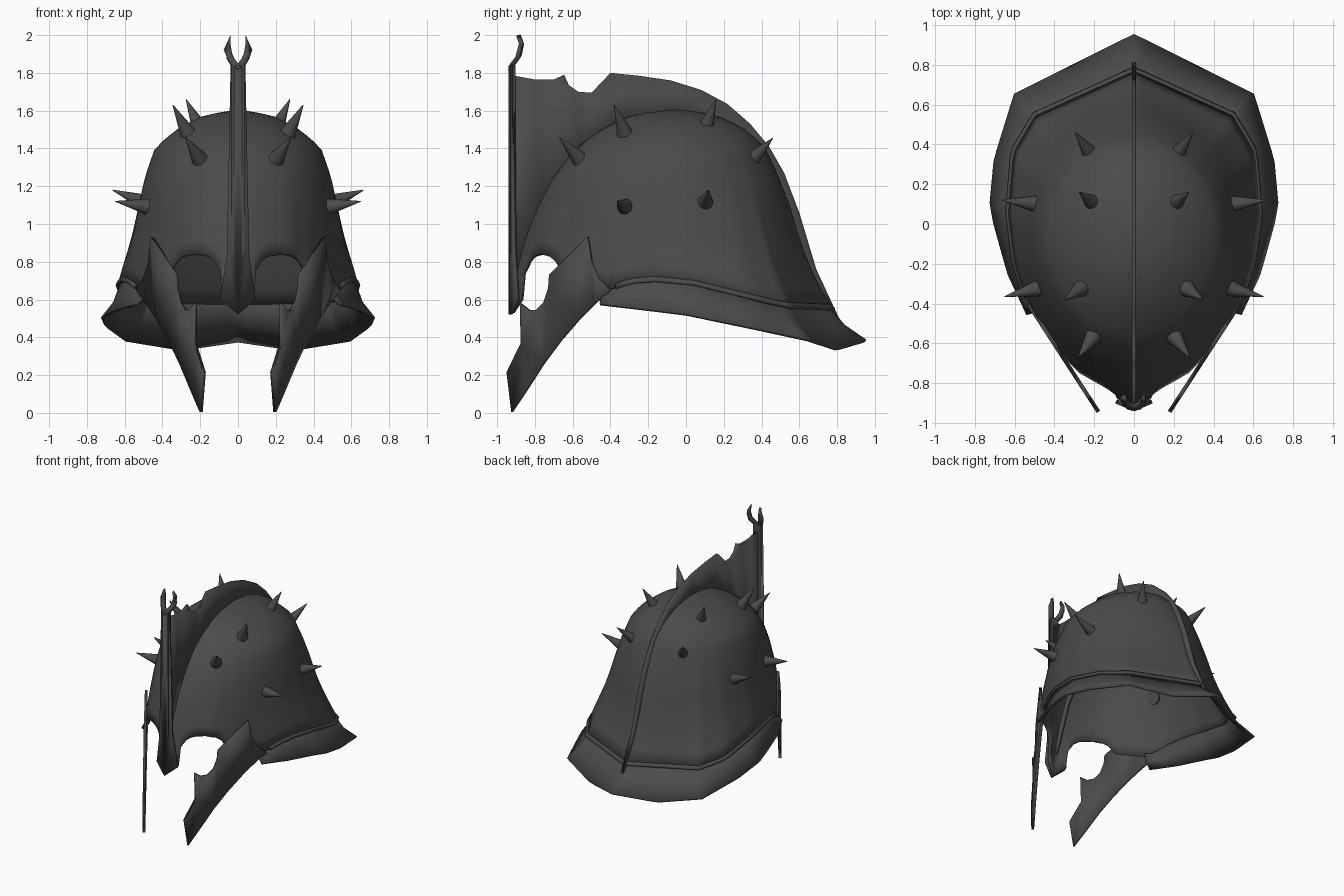
import bpy, bmesh, math
from mathutils import Vector

if "Cube" in bpy.data.objects:
    bpy.data.objects.remove(bpy.data.objects["Cube"])

iron = bpy.data.materials.new("dark_iron")
iron.diffuse_color = (0.07, 0.07, 0.07, 1)
iron.use_nodes = True
iron.node_tree.nodes["Principled BSDF"].inputs["Base Color"].default_value = iron.diffuse_color


def interp(table, x):
    """Piecewise linear lookup; each row is (key, value, value...)."""
    if x <= table[0][0]:
        return table[0][1:]
    for a, b in zip(table, table[1:]):
        if x <= b[0]:
            k = (x - a[0]) / (b[0] - a[0])
            return tuple(p + (q - p) * k for p, q in zip(a[1:], b[1:]))
    return table[-1][1:]


def finish(name, bm, thickness=0, mirror=True, angle=35):
    bmesh.ops.remove_doubles(bm, verts=bm.verts, dist=1e-5)
    bmesh.ops.recalc_face_normals(bm, faces=bm.faces)
    me = bpy.data.meshes.new(name)
    bm.to_mesh(me)
    bm.free()
    me.materials.append(iron)
    ob = bpy.data.objects.new(name, me)
    bpy.context.collection.objects.link(ob)
    if mirror:
        ob.modifiers.new("mirror", 'MIRROR')
    if thickness:
        m = ob.modifiers.new("thickness", 'SOLIDIFY')
        m.thickness, m.offset = thickness, 0
    bpy.context.view_layer.objects.active = ob
    ob.select_set(True)
    bpy.ops.object.shade_smooth_by_angle(angle=math.radians(angle))
    ob.select_set(False)
    return ob


def grid(name, columns, thickness, angle=35):
    """Surface through a list of point columns."""
    bm = bmesh.new()
    vs = [[bm.verts.new(p) for p in col] for col in columns]
    for a, b in zip(vs, vs[1:]):
        for i in range(len(a) - 1):
            bm.faces.new((a[i], b[i], b[i + 1], a[i + 1]))
    return finish(name, bm, thickness, True, angle)


def plate(name, points, place, thickness, mirror=True):
    """Flat outline mapped into space and thickened."""
    bm = bmesh.new()
    f = bm.faces.new([bm.verts.new(place(*p)) for p in points])
    bmesh.ops.triangulate(bm, faces=[f])
    return finish(name, bm, thickness, mirror)


# dome: height -> front y, back y, half width
LEVELS = [(0.5, -.92, .80, .66), (0.7, -.90, .68, .625), (0.9, -.85, .60, .565),
          (1.1, -.77, .54, .52), (1.25, -.69, .48, .485), (1.4, -.57, .41, .43),
          (1.5, -.43, .30, .31), (1.56, -.30, .17, .19), (1.585, -.18, .06, .08),
          (1.595, -.06, -.06, 0)]
# plan of the rim: parameter -> x share, y share
PLAN = [(0, 0, 0), (.19, .43, .085), (.28, .61, .18), (.348, .75, .27), (.42, .88, .37),
        (.468, .95, .45), (.564, 1, .6), (.68, .94, .77), (.766, .76, .87), (1, 0, 1)]
# lower edge with the eye cut-out: parameter -> height
EDGE = [(0, .53), (.055, .60), (.058, .74), (.08, .80), (.11, .83), (.17, .84), (.22, .82),
        (.26, .73), (.38, .65), (.43, .69), (.48, .70), (.56, .68), (.70, .59),
        (.766, .56), (1, .55)]


def shell(u, z):
    f, b, w = interp(LEVELS, z)
    px, pt = interp(PLAN, u)
    s = min(max((z - .6) / .8, 0), 1)
    ex, et = math.sin(math.pi * u), (1 - math.cos(math.pi * u)) / 2
    x, t = px + (ex - px) * s, pt + (et - pt) * s
    return Vector((w * x, f + (b - f) * t, z))


us = sorted([i / 48 for i in range(49)] + [.055, .058, .26, .766])
cols = []
for u in us:
    zb = interp(EDGE, u)[0]
    cols.append([shell(u, zb + (1.595 - zb) * (1 - (1 - v / 18) ** 1.8)) for v in range(19)])
grid("dome", cols, .02)

# flared neck brim
OUTER = [(.34, .52, -.49, .58), (.44, .63, -.25, .55), (.52, .70, 0, .52), (.56, .72, .1, .50),
         (.65, .70, .32, .455), (.766, .60, .65, .385), (.88, .30, .80, .335), (1, 0, .95, .38)]
cols = []
for u in [u for u in us if u > .35]:
    top = shell(u, interp(EDGE, u)[0] + .02)
    top.x *= .98
    top.y *= .98
    out = Vector(interp(OUTER, u))
    mid = top.lerp(out, .5)
    mid.x *= .98
    mid.y *= .985
    mid.z -= .015
    cols.append([top, mid, out])
grid("neck_brim", cols, .018, 30)

# raised rolled edge above the brim
cols = []
for u in [u for u in us if u > .38]:
    z = interp(EDGE, u)[0]
    p, q = shell(u, z - .005), shell(u, z + .02)
    cols.append([Vector((p.x * 1.02, p.y * 1.015, p.z)), Vector((q.x * 1.01, q.y * 1.01, q.z))])
grid("dome_rim", cols, .016)

# cheek guards
plate("cheek_guard",
      [(-.52, .93), (-.50, .80), (-.46, .71), (-.40, .65), (-.48, .58), (-.56, .50), (-.66, .385),
       (-.75, .265), (-.85, .11), (-.92, .005), (-.945, .215), (-.89, .30), (-.87, .37),
       (-.875, .58), (-.83, .545), (-.79, .545), (-.75, .585), (-.725, .66), (-.72, .73)],
      lambda y, z: (.195 + (y + .92) * .65, y, z), .02)

# nose guard running up into the front post
plate("nose_guard",
      [(0, .52), (.09, .60), (.075, .70), (.055, .83), (.04, .93), (.035, 1.0),
       (.035, 1.84), (0, 1.84)],
      lambda x, z: (x, -.93 + .42 * x, z), .022)
bm = bmesh.new()
bmesh.ops.create_cube(bm, size=1)
for v in bm.verts:
    v.co = (v.co.x * .07, -.918 + v.co.y * .03, 1.345 + v.co.z * 1.0)
finish("front_post", bm, 0, False)

# forked tip of the post
plate("post_fork",
      [(0, 1.81), (.035, 1.84), (.06, 1.88), (.067, 1.92), (.058, 1.96), (.04, 2.0),
       (.041, 1.95), (.033, 1.90), (.02, 1.87), (0, 1.845)],
      lambda x, z: (x, -.93 + .06 * math.sin(max(0, z - 1.83) / .17 * math.pi * .75), z), .025)

# crest fin with a bite taken out of the top
plate("crest",
      [(-.91, .65), (-.91, 1.785), (-.80, 1.765), (-.70, 1.765), (-.645, 1.79), (-.62, 1.735),
       (-.57, 1.70), (-.50, 1.695), (-.45, 1.72), (-.43, 1.76), (-.40, 1.80), (-.25, 1.785),
       (-.08, 1.76), (.08, 1.71), (.22, 1.635), (.34, 1.53), (.44, 1.41), (.52, 1.27),
       (.60, 1.06), (.69, .76), (.82, .48), (.73, .57), (.60, .80), (.50, 1.1), (.40, 1.35),
       (.25, 1.48), (-.05, 1.56), (-.3, 1.5), (-.55, 1.35), (-.75, 1.05), (-.86, .75)],
      lambda y, z: (0, y, z), .022, False)

# spikes: base and tip on one side, mirrored to the other
SPIKES = [((.20, -.56, 1.34), (.28, -.67, 1.46)), ((.26, -.32, 1.47), (.345, -.38, 1.63)),
          ((.20, .10, 1.50), (.275, .16, 1.66)), ((.21, .34, 1.33), (.295, .46, 1.455)),
          ((.47, -.32, 1.09), (.65, -.365, 1.12)), ((.48, .10, 1.11), (.665, .12, 1.18))]
bm = bmesh.new()
for base, tip in SPIKES:
    a, b = Vector(base), Vector(tip)
    d = b - a
    a -= d.normalized() * .02
    m = d.to_track_quat('Z', 'Y').to_matrix().to_4x4()
    m.translation = (a + b) / 2
    bmesh.ops.create_cone(bm, cap_ends=True, segments=14, radius1=.05, radius2=.002,
                          depth=(b - a).length, matrix=m)
finish("spikes", bm)
